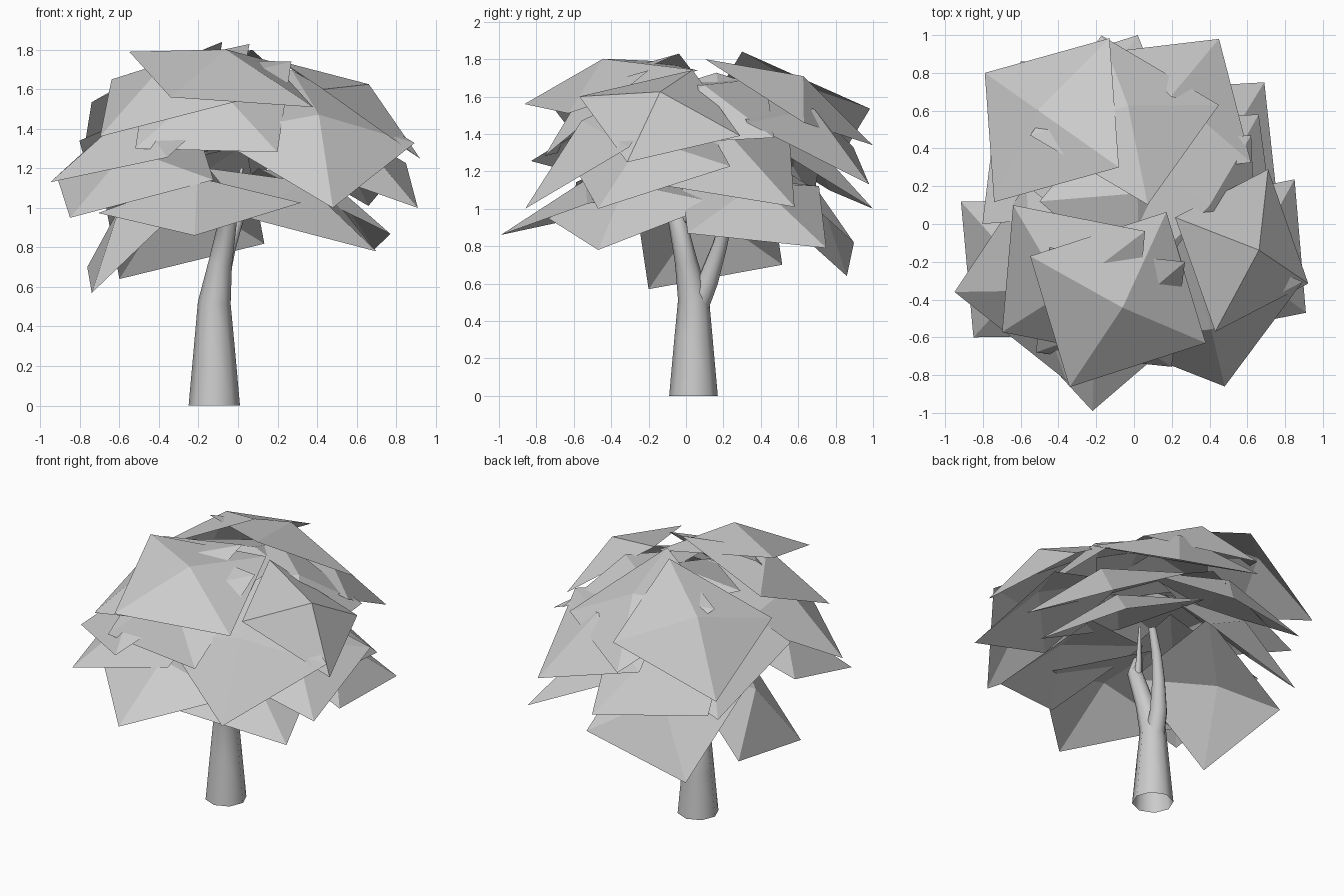
import bpy, bmesh
from math import radians, sin, cos
from mathutils import Vector

cube = bpy.data.objects.get("Cube")
if cube:
    bpy.data.objects.remove(cube, do_unlink=True)

grey = bpy.data.materials.new("plain_grey")
grey.use_nodes = True
grey.diffuse_color = (0.6, 0.6, 0.6, 1)
grey.node_tree.nodes["Principled BSDF"].inputs["Base Color"].default_value = (0.6, 0.6, 0.6, 1)


def add_object(name, data):
    obj = bpy.data.objects.new(name, data)
    bpy.context.collection.objects.link(obj)
    data.materials.append(grey)
    return obj


def add_limb(name, path):
    """Tapered eight-sided tube; each path point is x, y, z, radius."""
    curve = bpy.data.curves.new(name, "CURVE")
    curve.dimensions = "3D"
    curve.bevel_depth = 1.0
    curve.bevel_resolution = 2
    spline = curve.splines.new("POLY")
    spline.points.add(len(path) - 1)
    for point, (x, y, z, radius) in zip(spline.points, path):
        point.co = (x, y, z, 1)
        point.radius = radius
    spline.use_smooth = True
    obj = add_object(name, curve)
    bpy.ops.object.select_all(action="DESELECT")
    obj.select_set(True)
    bpy.context.view_layer.objects.active = obj
    bpy.ops.object.convert(target="MESH")
    bpy.ops.object.shade_smooth_by_angle(angle=radians(60))


def add_leaf_card(name, outer, inner, roll, rise=0.16):
    """Square shallow pyramid set by two opposite corners and a roll about that diagonal."""
    a, c = Vector(outer), Vector(inner)
    axis = (c - a).normalized()
    side = Vector((0, 0, 1)).cross(axis).normalized()
    lift = axis.cross(side)
    across = side * cos(radians(roll)) + lift * sin(radians(roll))
    normal = axis.cross(across)
    centre, half = (a + c) / 2, (c - a).length / 2
    bm = bmesh.new()
    corners = [bm.verts.new(p) for p in (a, centre - across * half, c, centre + across * half)]
    apex = bm.verts.new(centre + normal * rise)
    for i in range(4):
        bm.faces.new((corners[i], corners[(i + 1) % 4], apex))
    mesh = bpy.data.meshes.new(name)
    bm.to_mesh(mesh)
    bm.free()
    add_object(name, mesh)


# Trunk and its branches
add_limb("trunk", [(-.12, .04, 0, .13), (-.12, .04, .3, .103), (-.12, .04, .52, .083),
                   (-.09, 0, .72, .06), (-.05, -.05, .95, .048), (-.18, -.17, 1.16, .03)])
add_limb("back_branch", [(-.12, .06, .48, .065), (-.1, .12, .62, .057),
                         (-.05, .18, .8, .042), (0, .22, .95, .033), (.07, .26, 1.1, .025)])
add_limb("twig", [(-.06, -.04, .9, .03), (-.03, .01, 1, .018), (.02, .08, 1.2, .008)])

# Foliage: outer corner, inner corner, roll in degrees
cards = {
    "crown_centre": ((.48, .2, 1.48), (-.5, .12, 1.66), 0),
    "crown_back_left": ((.62, .47, 1.38), (.03, -.27, 1.66), -22),
    "crown_front": ((-.55, -.17, 1.79), (.38, -.63, 1.51), 10),
    "crown_back": ((.45, .63, 1.46), (-.55, .47, 1.68), 27),
    "crown_back_right": ((-.79, .8, 1.23), (-.08, .3, 1.84), 0),
    "crown_left": ((.71, .29, 1.39), (.43, -.57, 1.6), -33),
    "crown_right": ((-.64, .1, 1.65), (0, -.71, 1.54), 27),
    "upper_front_left": ((.48, -.86, 1), (.27, -.06, 1.7), 3),
    "upper_front": ((-.52, -.68, 1.3), (.27, -.2, 1.74), 31),
    "upper_right": ((-.95, -.36, 1.13), (.02, -.26, 1.6), 13),
    "upper_back_left": ((.45, .98, 1.13), (-.1, .24, 1.66), 8),
    "middle_front": ((-.22, -.99, .86), (-.17, 0, 1.14), -3),
    "middle_front_left": ((.7, -.47, .78), (-.15, -.09, 1.2), -5),
    "middle_left": ((.91, -.47, 1), (.16, .1, 1.47), 1),
    "middle_back_left": ((.66, .58, 1.01), (.12, -.17, 1.5), -16),
    "middle_right": ((-.85, -.6, .95), (-.19, .13, 1.35), 1),
    "middle_back": ((.02, 1, 1), (-.46, .15, 1.48), 17),
    "middle_back_right": ((-.72, .68, 1.04), (-.12, .05, 1.64), 0),
    "lower_back_left": ((.69, .75, .79), (.1, -.03, 1.2), -15),
    "lower_back": ((-.6, .86, .64), (.04, .34, 1.32), -23),
    "lower_right": ((-.74, -.2, .57), (-.24, .44, 1.2), -27),
}
for place, (outer, inner, roll) in cards.items():
    add_leaf_card("leaf_card_" + place, outer, inner, roll)
